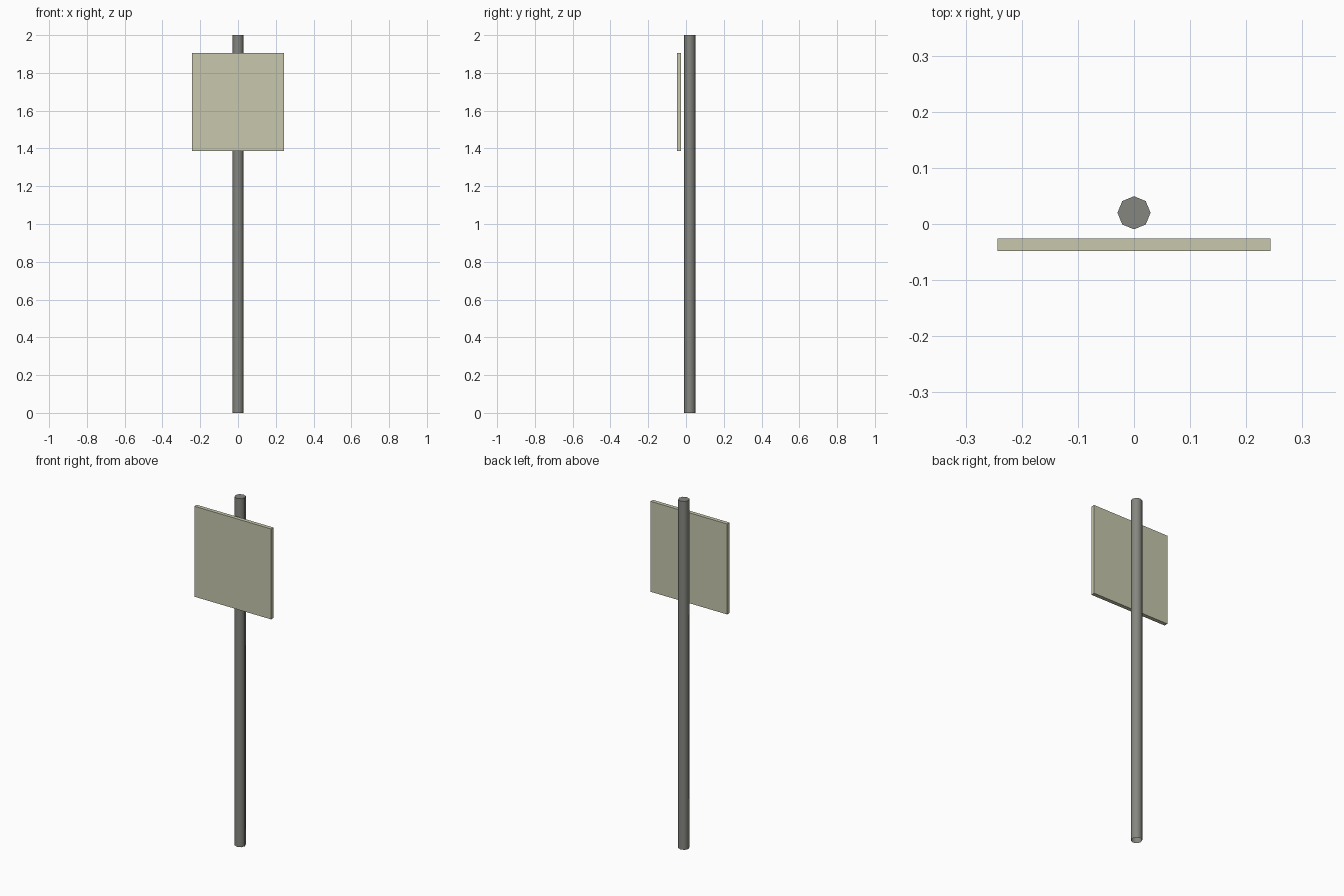
import bpy, bmesh, math
from mathutils import Matrix, Vector

if "Cube" in bpy.data.objects:
    bpy.data.objects.remove(bpy.data.objects["Cube"])


def make_material(name, colour):
    mat = bpy.data.materials.new(name)
    mat.diffuse_color = (*colour, 1.0)
    mat.use_nodes = True
    mat.node_tree.nodes["Principled BSDF"].inputs["Base Color"].default_value = mat.diffuse_color
    return mat


def add_object(name, bm, mat):
    mesh = bpy.data.meshes.new(name)
    bm.to_mesh(mesh)
    bm.free()
    mesh.materials.append(mat)
    obj = bpy.data.objects.new(name, mesh)
    bpy.context.collection.objects.link(obj)
    return obj


metal = make_material("grey metal", (0.24, 0.24, 0.215))
panel = make_material("pale khaki", (0.57, 0.57, 0.42))

# Eight-sided post, capped on top and open where it enters the ground
bm = bmesh.new()
bmesh.ops.create_cone(bm, cap_ends=True, segments=8, radius1=0.0295,
                      radius2=0.0295, depth=2.0,
                      matrix=Matrix.Translation((0, 0.02, 1.0)))
bmesh.ops.delete(bm, geom=[f for f in bm.faces if f.normal.z < -0.9],
                 context='FACES_ONLY')
post = add_object("post", bm, metal)
bpy.context.view_layer.objects.active = post
post.select_set(True)
bpy.ops.object.shade_smooth_by_angle(angle=math.radians(50))

# Flat sign board, held just in front of the post
bm = bmesh.new()
bmesh.ops.create_cube(bm, size=1.0,
                      matrix=Matrix.Translation((0, -0.037, 1.645))
                      @ Matrix.Diagonal((0.487, 0.022, 0.519, 1.0)))
add_object("sign_board", bm, panel)
